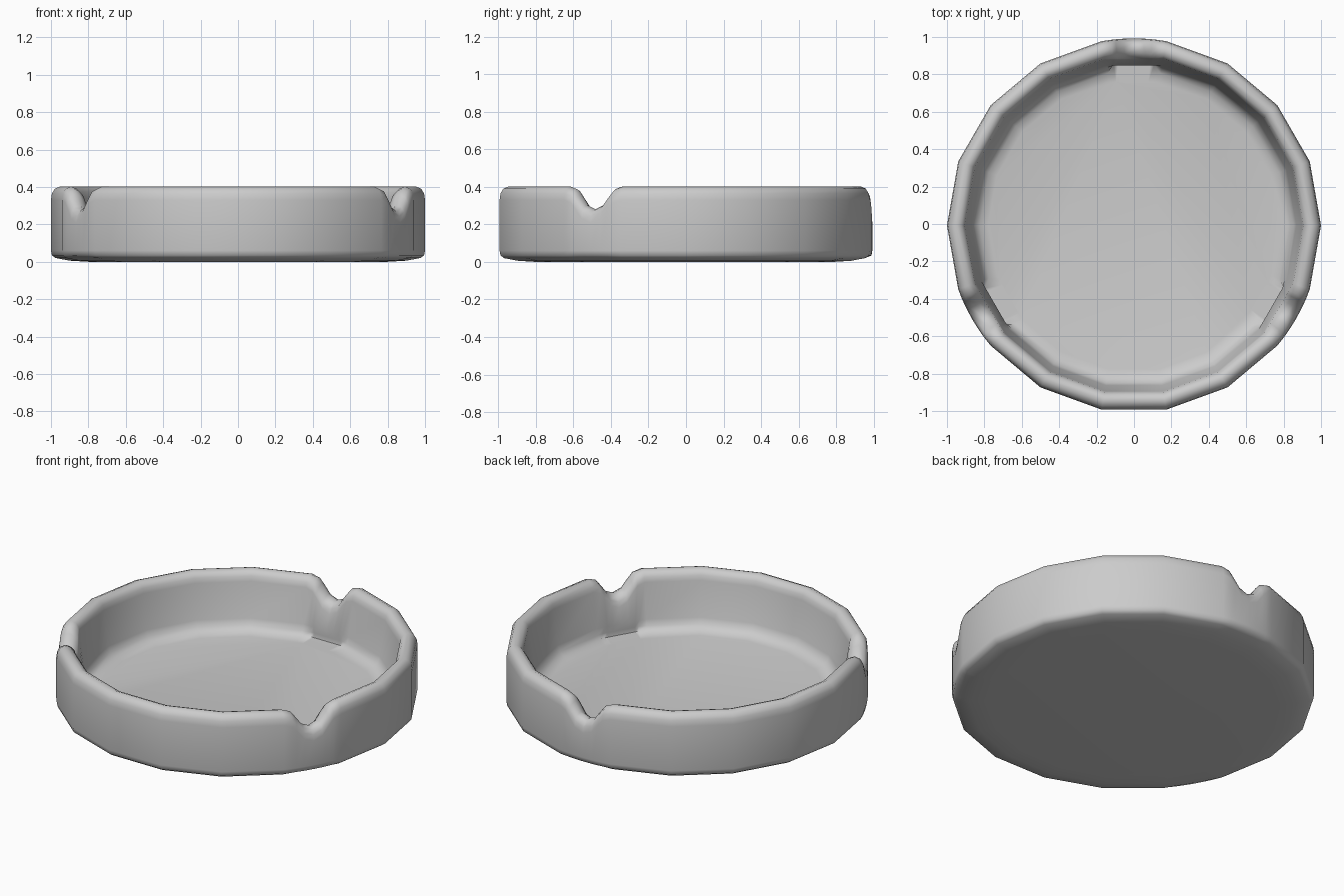
import bpy, bmesh
from math import cos, sin, radians

if "Cube" in bpy.data.objects:
    bpy.data.objects.remove(bpy.data.objects["Cube"])

# Cross-section (radius, z, share of the notch depth), underside to floor
PROFILE = [
    (0.80, 0.0, 0), (0.90, 0.006, 0), (0.975, 0.02, 0), (0.995, 0.034, 0),
    (1.00, 0.06, 0), (1.00, 0.33, 1), (0.995, 0.365, 1), (0.98, 0.39, 1),
    (0.95, 0.403, 1), (0.922, 0.392, 1), (0.906, 0.37, 1), (0.90, 0.34, 1),
    (0.868, 0.13, 0), (0.855, 0.095, 0), (0.825, 0.07, 0), (0.78, 0.06, 0),
]
# Notch: angle offset in degrees -> depth
NOTCH = {-7.2: 0.015, -5.7: 0.045, -3.2: 0.10, 0: 0.122,
         3.2: 0.10, 5.7: 0.045, 7.2: 0.015}

# Columns round the bowl: 18 sides plus extra ones at the three notches
columns = [(a * 20.0, None) for a in range(18)]
for centre in (90, 210, 330):
    columns += [(centre + off, off) for off in NOTCH]
columns.sort(key=lambda c: c[0])

bm = bmesh.new()
rings = []
for angle, off in columns:
    column = []
    for i, (r, z, share) in enumerate(PROFILE):
        if off is not None:
            z -= NOTCH[off] * share
            if i >= 10 or i < 3:      # inner wall and base stay flat-sided
                r *= cos(radians(10)) / cos(radians(off))
            if i in (13, 14):         # wall under a notch meets the floor crisply
                r = 0.862 / cos(radians(off))
                r -= 0.004 * (i - 13)
                z = 0.09 if i == 13 else 0.064
        t = radians(angle)
        column.append(bm.verts.new((r * cos(t), r * sin(t) - 0.0076, z)))
    rings.append(column)

n = len(rings)
for i in range(n):
    a, b = rings[i], rings[(i + 1) % n]
    for j in range(len(PROFILE) - 1):
        bm.faces.new((a[j], b[j], b[j + 1], a[j + 1]))
# Underside and floor
bm.faces.new([c[0] for c in reversed(rings)])
bm.faces.new([c[-1] for c in rings])
bmesh.ops.recalc_face_normals(bm, faces=bm.faces)

mesh = bpy.data.meshes.new("notched_bowl")
bm.to_mesh(mesh)
bm.free()
bowl = bpy.data.objects.new("notched_bowl", mesh)
bpy.context.collection.objects.link(bowl)
bpy.context.view_layer.objects.active = bowl
bowl.select_set(True)
bpy.ops.object.shade_smooth_by_angle(angle=radians(60))
